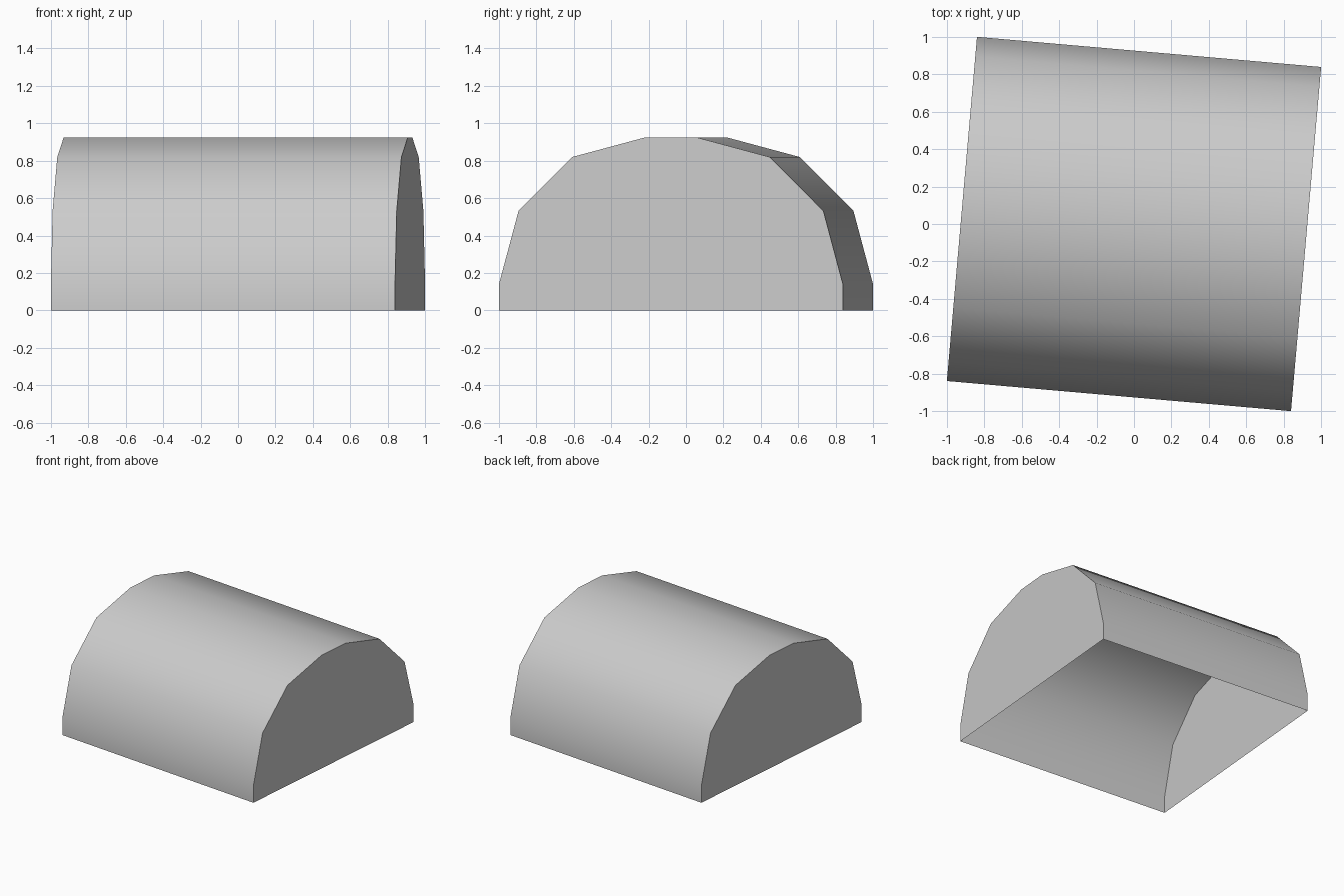
import bpy, bmesh, math
from mathutils import Matrix

if "Cube" in bpy.data.objects:
    bpy.data.objects.remove(bpy.data.objects["Cube"], do_unlink=True)

SIDE, HEIGHT, ROUND = 1.847, 0.925, 0.787

# Plain grey material
grey = bpy.data.materials.new("light_grey")
grey.use_nodes = True
grey.diffuse_color = (0.6, 0.6, 0.6, 1)
grey.node_tree.nodes["Principled BSDF"].inputs["Base Color"].default_value = (0.6, 0.6, 0.6, 1)

# Box standing on the ground
bm = bmesh.new()
bmesh.ops.create_cube(bm, size=1)
bmesh.ops.scale(bm, vec=(SIDE, SIDE, HEIGHT), verts=bm.verts)
bmesh.ops.translate(bm, vec=(0, 0, HEIGHT / 2), verts=bm.verts)

# Round the two long top edges into a vault
top_edges = [e for e in bm.edges
             if all(v.co.z > HEIGHT / 2 for v in e.verts)
             and abs(e.verts[0].co.x - e.verts[1].co.x) > 1]
bmesh.ops.bevel(bm, geom=top_edges, offset=ROUND, offset_type='OFFSET',
                segments=3, profile=0.5, affect='EDGES')

# Open underside
bm.normal_update()
bmesh.ops.delete(bm, geom=[f for f in bm.faces if f.normal.z < -0.9], context='FACES')

# Slight turn about the vertical axis
bmesh.ops.rotate(bm, verts=bm.verts, matrix=Matrix.Rotation(math.radians(-5), 3, 'Z'))

mesh = bpy.data.meshes.new("vault_shell")
bm.to_mesh(mesh)
bm.free()
mesh.materials.append(grey)
shell = bpy.data.objects.new("vault_shell", mesh)
bpy.context.collection.objects.link(shell)

# Smooth vault, crisp flat ends
bpy.ops.object.select_all(action='DESELECT')
shell.select_set(True)
bpy.context.view_layer.objects.active = shell
bpy.ops.object.shade_smooth_by_angle(angle=math.radians(40))
